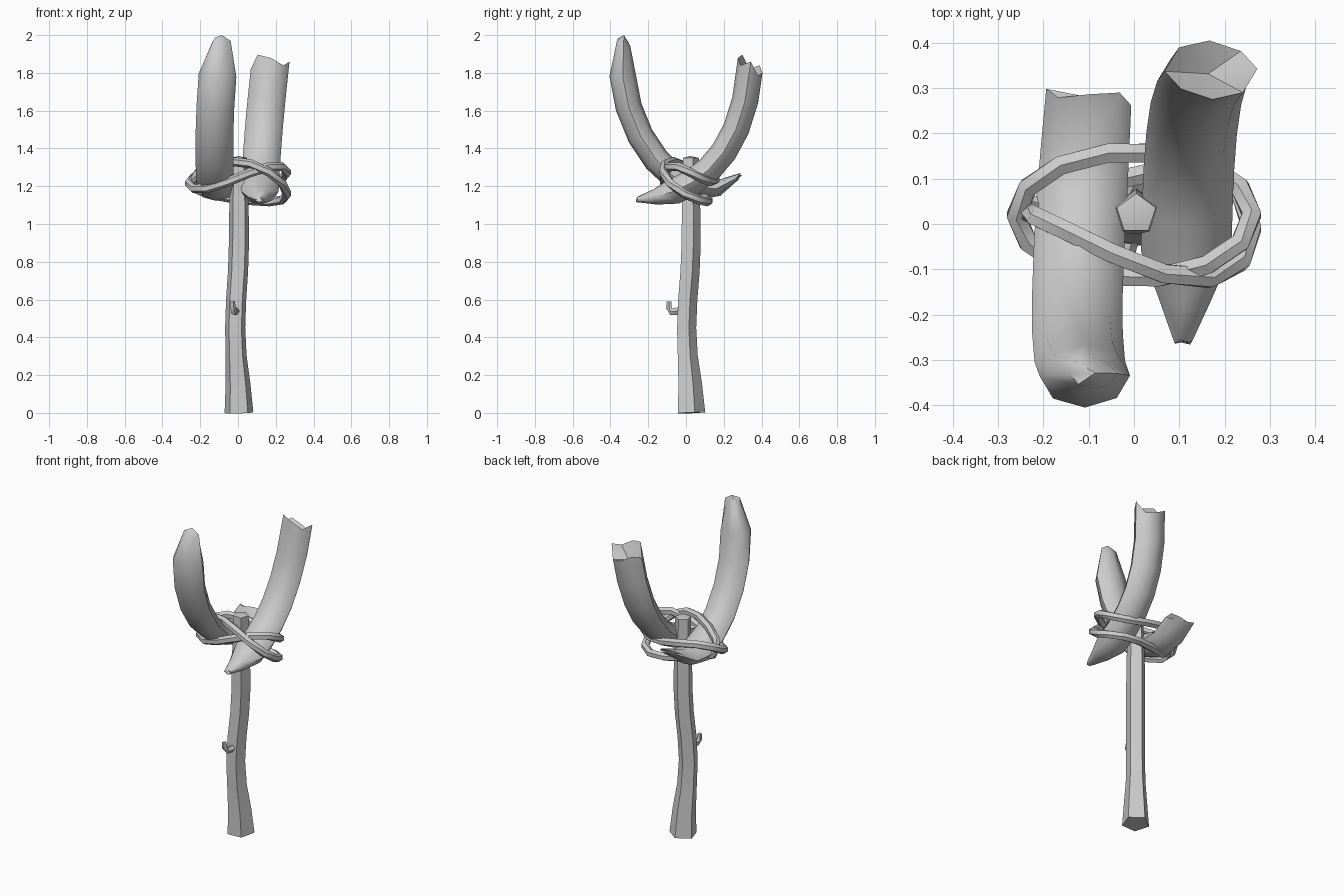
import bpy
import bmesh
from math import cos, sin, pi
from mathutils import Vector

cube = bpy.data.objects.get("Cube")
if cube:
    bpy.data.objects.remove(cube, do_unlink=True)

grey = bpy.data.materials.new("plain_grey")
grey.use_nodes = True
colour = (0.6, 0.6, 0.6, 1)
grey.diffuse_color = colour
grey.node_tree.nodes["Principled BSDF"].inputs["Base Color"].default_value = colour

SIDEWAYS = Vector((1, 0, 0))
UPWARDS = Vector((0, 0, 1))


def bezier(controls, t):
    """Point on the cubic curve through four control points."""
    a, b, c, d = (Vector(p) for p in controls)
    s = 1 - t
    return a * s**3 + b * 3 * s * s * t + c * 3 * s * t * t + d * t**3


def sweep(name, stations, sides, reference, phase=0.0, closed=False,
          start_jag=0.0, end_jag=0.0, end_push=0.0):
    """Skin a tube over stations of (centre, reference radius, other radius).
    Jags splinter the end rings; end_push moves the middle of the last cap."""
    bm = bmesh.new()
    last = len(stations) - 1
    rings = []
    for i, (centre, wide, thick) in enumerate(stations):
        if closed:
            before, after = stations[i - 1][0], stations[(i + 1) % len(stations)][0]
        else:
            before, after = stations[max(i - 1, 0)][0], stations[min(i + 1, last)][0]
        along = (after - before).normalized()
        u = (reference - along * reference.dot(along)).normalized()
        v = along.cross(u)
        jag = start_jag if i == 0 else end_jag if i == last else 0
        ring = []
        for k in range(sides):
            a = phase + 2 * pi * k / sides
            slide = along * jag * (cos(3 * a) - sin(a))
            ring.append(bm.verts.new(centre + u * cos(a) * wide + v * sin(a) * thick + slide))
        rings.append(ring)

    # Side faces
    followers = rings[1:] + rings[:1] if closed else rings[1:]
    for ring, follower in zip(rings, followers):
        for k in range(sides):
            n = (k + 1) % sides
            bm.faces.new((ring[k], ring[n], follower[n], follower[k]))

    # End caps fan out from a middle point
    if not closed:
        tip = stations[last][0] + along * end_push
        for ring, centre in ((rings[0], stations[0][0]), (rings[last], tip)):
            middle = bm.verts.new(centre)
            for k in range(sides):
                bm.faces.new((ring[k], ring[(k + 1) % sides], middle))

    bmesh.ops.recalc_face_normals(bm, faces=bm.faces)
    mesh = bpy.data.meshes.new(name)
    bm.to_mesh(mesh)
    bm.free()
    mesh.materials.append(grey)
    obj = bpy.data.objects.new(name, mesh)
    bpy.context.collection.objects.link(obj)
    bpy.ops.object.select_all(action='DESELECT')
    obj.select_set(True)
    bpy.context.view_layer.objects.active = obj
    bpy.ops.object.shade_smooth_by_angle(angle=0.9)


def branch(name, controls, tail_width, tip_scale, start_jag, end_jag, end_push):
    """Curved branch with a wedge-shaped tail and a broken tip."""
    steps = 8
    stations = []
    for i in range(steps + 1):
        t = i / steps
        grown = min(4 * t, 1)
        wide = 0.1 * (tail_width + (1 - tail_width) * grown)
        thick = 0.07 * (0.2 + 0.8 * grown)
        scale = tip_scale if i == steps else 1
        stations.append((bezier(controls, t), wide * scale, thick * scale))
    sweep(name, stations, 8, SIDEWAYS, start_jag=start_jag,
          end_jag=end_jag, end_push=end_push)


def rope(name, path):
    """Closed rope loop following a function of the angle."""
    steps = 14
    thickness = 0.024
    stations = [(Vector(path(2 * pi * i / steps)), thickness, thickness)
                for i in range(steps)]
    sweep(name, stations, 6, UPWARDS, closed=True)


# Crooked upright post, flared at the foot and narrowing at the top
post = []
for i in range(10):
    z = 0.15 * i
    sway = cos(7 * min(z, 0.9))
    radius = 0.056 + 0.024 * max(0, 1 - 3 * z) - 0.03 * max(0, z - 1)
    centre = Vector((0.01 * sway - 0.005, 0.012 * sway + 0.01, z))
    post.append((centre, radius, radius))
sweep("post", post, 5, SIDEWAYS, phase=pi / 2, end_push=0.01)

# Small broken twig on the front of the post
twig_curve = [(-0.01, -0.03, 0.54), (-0.02, -0.1, 0.52),
              (-0.03, -0.09, 0.55), (-0.03, -0.09, 0.59)]
twig = []
for i in range(4):
    radius = 0.022 - 0.003 * i
    twig.append((bezier(twig_curve, i / 3), radius, radius))
sweep("twig", twig, 5, SIDEWAYS)

# Branch rising at the front, with a flat tail and a chiselled tip
branch("front_branch",
       [(-0.1, 0.28, 1.25), (-0.12, 0, 1), (-0.15, -0.4, 1.5), (-0.09, -0.33, 1.96)],
       tail_width=0.95, tip_scale=0.5, start_jag=0.015, end_jag=0.015, end_push=0.04)

# Branch rising at the back, with a pointed tail and a splintered tip
branch("back_branch",
       [(0.11, -0.26, 1.13), (0.12, 0, 1.15), (0.11, 0.3, 1.3), (0.17, 0.34, 1.84)],
       tail_width=0.2, tip_scale=1, start_jag=0.005, end_jag=0.03, end_push=-0.06)

# Two wavy rope loops lashing the branches across the post
rope("upper_rope", lambda a: (
    0.26 * cos(a),
    0.02 + 0.14 * sin(a),
    1.245 + 0.03 * cos(a) - 0.04 * sin(2 * a)))
rope("lower_rope", lambda a: (
    0.01 + 0.25 * cos(a),
    0.01 + 0.1 * sin(a) - 0.02 * cos(a) + 0.04 * sin(2 * a),
    1.21 - 0.1 * sin(a) - 0.03 * cos(a) - 0.02 * cos(2 * a)))
